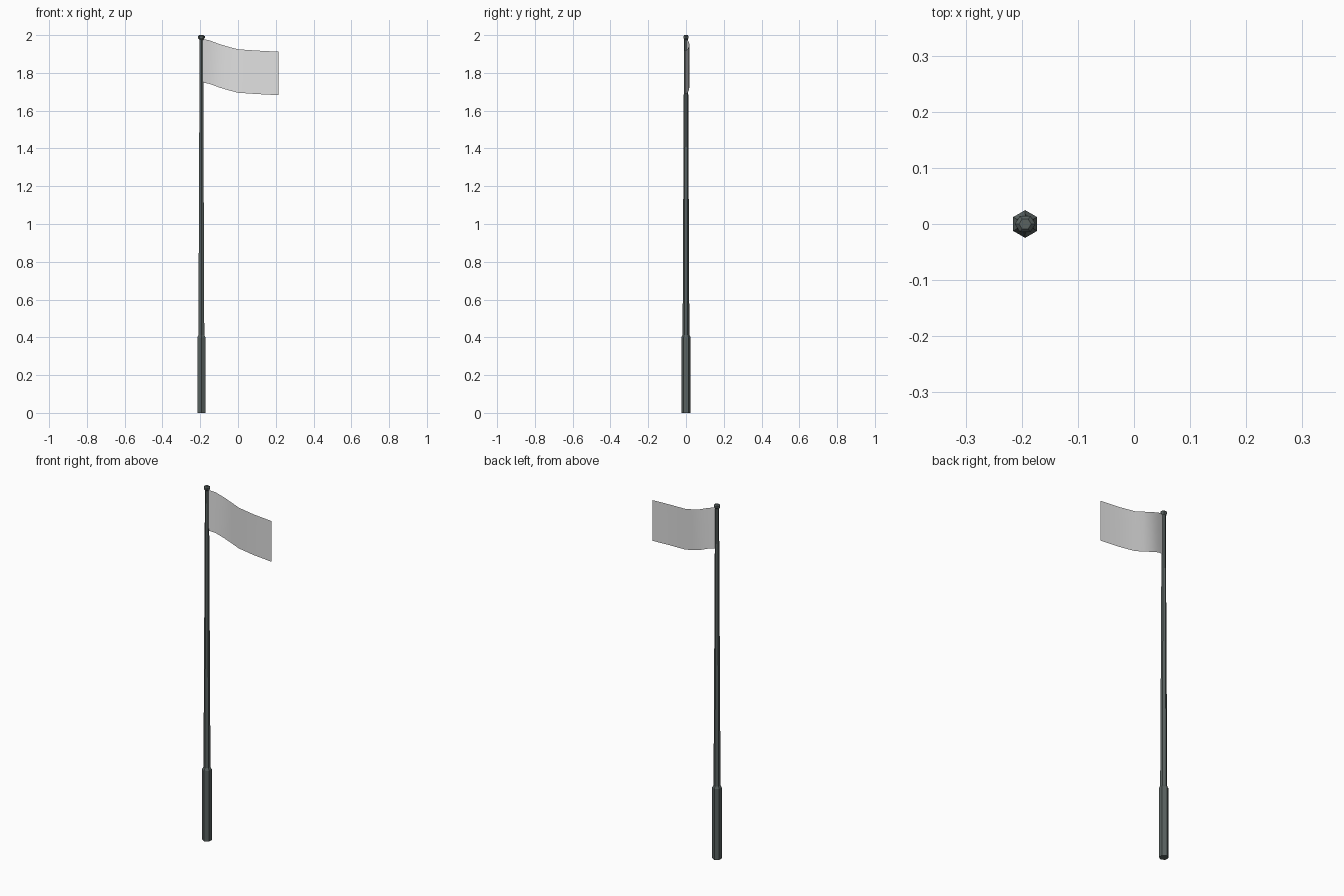
import bpy, bmesh, math

if "Cube" in bpy.data.objects:
    bpy.data.objects.remove(bpy.data.objects["Cube"])

POLE_X = -0.194


def material(name, rgb):
    m = bpy.data.materials.new(name)
    m.diffuse_color = (*rgb, 1.0)
    m.use_nodes = True
    m.node_tree.nodes["Principled BSDF"].inputs["Base Color"].default_value = m.diffuse_color
    return m


def add_object(name, bm, mat):
    mesh = bpy.data.meshes.new(name)
    bm.to_mesh(mesh)
    bm.free()
    mesh.materials.append(mat)
    ob = bpy.data.objects.new(name, mesh)
    bpy.context.collection.objects.link(ob)
    return ob


def hex_lathe(name, profile, mat, turn, stretch_y=1.0):
    """Six-sided stack of rings from (radius, z) pairs, capped at both ends."""
    bm = bmesh.new()
    rings = []
    for r, z in profile:
        angles = [turn + i * math.tau / 6 for i in range(6)]
        rings.append([bm.verts.new((POLE_X + r * math.cos(a),
                                    r * math.sin(a) * stretch_y, z)) for a in angles])
    for a, b in zip(rings, rings[1:]):
        for i in range(6):
            j = (i + 1) % 6
            bm.faces.new((a[i], a[j], b[j], b[i]))
    bm.faces.new(rings[0][::-1])
    bm.faces.new(rings[-1])
    return add_object(name, bm, mat)


metal = material("dark grey metal", (0.10, 0.122, 0.118))
cloth = material("pale grey cloth", (0.75, 0.75, 0.75))

# Pole: thick base sleeve stepping in to a tapered shaft
hex_lathe("pole", [(0.0247, 0), (0.0247, 0.40), (0.018, 0.412), (0.0105, 1.98)],
          metal, math.pi / 6)

# Small finial cap on top
hex_lathe("pole_cap", [(0.010, 1.975), (0.0185, 1.986), (0.0185, 1.994), (0.011, 2.0)],
          metal, 0, 0.9)

# Flag: thin waving sheet, (x, y, top z) along its length
wave = [(-0.19, 0.0, 1.98), (-0.15, 0.011, 1.972), (-0.10, 0.018, 1.953),
        (-0.05, 0.015, 1.938), (0.0, 0.008, 1.925), (0.10, -0.002, 1.918),
        (0.215, -0.006, 1.912)]
bm = bmesh.new()
cols = [(bm.verts.new((x, y, z - 0.23)), bm.verts.new((x, y, z))) for x, y, z in wave]
for a, b in zip(cols, cols[1:]):
    bm.faces.new((a[0], b[0], b[1], a[1])).smooth = True
add_object("flag", bm, cloth)
